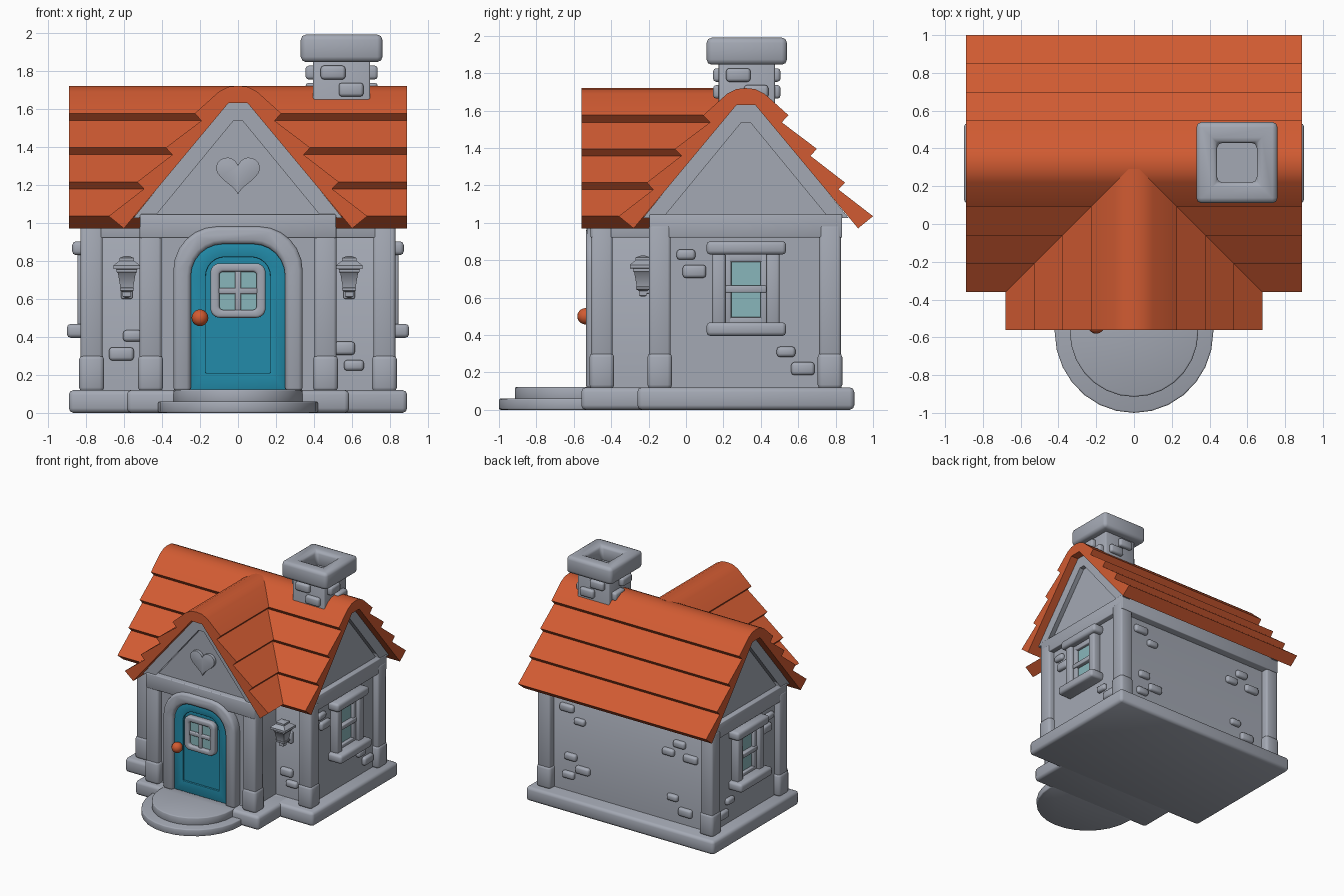
import bpy, bmesh, math
from mathutils import Vector

if "Cube" in bpy.data.objects:
    bpy.data.objects.remove(bpy.data.objects["Cube"])


def material(name, col):
    m = bpy.data.materials.new(name)
    m.diffuse_color = (*col, 1)
    m.use_nodes = True
    m.node_tree.nodes["Principled BSDF"].inputs["Base Color"].default_value = m.diffuse_color
    return m


STONE = material("stone grey", (0.37, 0.395, 0.455))
ORANGE = material("roof orange", (0.64, 0.105, 0.032))
TEAL = material("door teal", (0.016, 0.26, 0.40))
GLASS = material("window glass", (0.25, 0.47, 0.50))


def finish(bm, name, mat, bevel=0, mirror=False, segs=2):
    bmesh.ops.recalc_face_normals(bm, faces=bm.faces)
    if bevel:
        edges = [e for e in bm.edges if e.calc_face_angle(0) > math.radians(40)]
        bmesh.ops.bevel(bm, geom=edges, offset=bevel, segments=segs, profile=0.5,
                        affect='EDGES', clamp_overlap=True)
    for f in bm.faces:
        f.smooth = True
    me = bpy.data.meshes.new(name)
    bm.to_mesh(me)
    bm.free()
    me.set_sharp_from_angle(angle=math.radians(48))
    me.materials.append(mat)
    ob = bpy.data.objects.new(name, me)
    bpy.context.collection.objects.link(ob)
    if mirror:
        ob.modifiers.new("mirror", 'MIRROR').use_mirror_merge = False
    return ob


def place(p, axis, a):
    u, v = p
    return {'x': (a, u, v), 'y': (u, a, v), 'z': (u, v, a)}[axis]


def boxes(name, specs, mat=STONE, bevel=0.015, mirror=False):
    """Each spec is x0, x1, y0, y1, z0, z1."""
    bm = bmesh.new()
    for x0, x1, y0, y1, z0, z1 in specs:
        r = bmesh.ops.create_cube(bm, size=1)
        for v in r['verts']:
            v.co = Vector(((x0 + x1) / 2 + v.co.x * (x1 - x0),
                           (y0 + y1) / 2 + v.co.y * (y1 - y0),
                           (z0 + z1) / 2 + v.co.z * (z1 - z0)))
    return finish(bm, name, mat, bevel, mirror)


def prism(name, pts, axis, a0, a1, mat=STONE, bevel=0, mirror=False):
    bm = bmesh.new()
    A = [bm.verts.new(place(p, axis, a0)) for p in pts]
    B = [bm.verts.new(place(p, axis, a1)) for p in pts]
    bm.faces.new(A)
    bm.faces.new(B)
    for i in range(len(pts)):
        j = (i + 1) % len(pts)
        bm.faces.new((A[i], A[j], B[j], B[i]))
    return finish(bm, name, mat, bevel, mirror)


def ring(name, outer, inner, axis, a0, a1, mat=STONE, bevel=0.01):
    bm = bmesh.new()
    loops = [[bm.verts.new(place(p, axis, a)) for p in pts]
             for pts, a in ((outer, a0), (outer, a1), (inner, a1), (inner, a0))]
    n = len(outer)
    for k in range(4):
        A, B = loops[k], loops[(k + 1) % 4]
        for i in range(n):
            j = (i + 1) % n
            bm.faces.new((A[i], A[j], B[j], B[i]))
    return finish(bm, name, mat, bevel)


def lathe(name, prof, n, cx, cy, mat=STONE, mirror=False):
    bm = bmesh.new()
    rows = [[bm.verts.new((cx + r * math.cos((i + .5) * math.tau / n),
                           cy + r * math.sin((i + .5) * math.tau / n), z))
             for i in range(n)] for r, z in prof]
    bm.faces.new(rows[0])
    bm.faces.new(rows[-1])
    for A, B in zip(rows, rows[1:]):
        for i in range(n):
            j = (i + 1) % n
            bm.faces.new((A[i], A[j], B[j], B[i]))
    return finish(bm, name, mat, 0, mirror)


def arc(cx, cz, r, a0, a1, n=6):
    return [(cx + r * math.cos(math.radians(a0 + (a1 - a0) * i / n)),
             cz + r * math.sin(math.radians(a0 + (a1 - a0) * i / n))) for i in range(n + 1)]


def arch(w, z0, z1, r):
    return ([(-w, z0)] + arc(-w + r, z1 - r, r, 180, 90)
            + arc(w - r, z1 - r, r, 90, 0) + [(w, z0)])


def round_rect(w, z0, z1, r):
    return (arch(w, z0, z1, r)[1:-1] + arc(w - r, z0 + r, r, 0, -90)
            + arc(-w + r, z0 + r, r, -90, -180))


YC = 0.32  # main ridge line

# stone base and rounded doorsteps
boxes("base_main", [(-.89, .89, -.26, .90, 0, .12)], bevel=.025)
boxes("base_porch", [(-.585, .585, -.56, .2, 0, .12)], bevel=.025)
for nm, rx, ry, z0, z1 in (("step_lower", .42, .43, 0, .06), ("step_upper", .34, .345, .05, .122)):
    pts = [(rx * c, -.57 + ry * s) for c, s in arc(0, 0, 1, 180, 360, 14)]
    prism(nm, [(-rx, -.5)] + pts + [(rx, -.5)], 'z', z0, z1, bevel=.008)


# walls with gables
def house(c):
    return [(c - .45, .1), (c - .45, 1.14), (c - .05, 1.64), (c + .05, 1.64), (c + .45, 1.14), (c + .45, .1)]


prism("main_walls", house(YC), 'x', -.78, .78)
prism("porch_walls", house(0), 'y', -.46, .3)

# beams under the roof and gable trim
boxes("main_beam", [(-.825, .825, -.195, .835, .92, 1.045)], bevel=.006)
boxes("porch_beam", [(-.515, .515, -.51, .1, .92, 1.045)], bevel=.006)


def trim(c):
    half = [(.55, 1.025), (.05, 1.645)]
    inn = [(.44, 1.03), (.025, 1.535)]
    return ([(c - d, z) for d, z in half] + [(c + d, z) for d, z in half[::-1]]
            + [(c + d, z) for d, z in inn] + [(c - d, z) for d, z in inn[::-1]])


prism("side_gable_trim", trim(YC), 'x', .75, .82, mirror=True)
prism("front_gable_trim", trim(0), 'y', -.50, -.43)

# corner posts with thicker feet
corners = [(.77, .77), (.77, -.14), (.46, -.45)]
h = .058
boxes("posts", [(x - h, x + h, y - h, y + h, .2, .99) for x, y in corners], bevel=.016, mirror=True)
h = .066
boxes("post_feet", [(x - h, x + h, y - h, y + h, .11, .305) for x, y in corners], bevel=.024, mirror=True)

# tiled roofs: stepped profile swept along each ridge
half = [(.05, 1.715), (.10, 1.69), (.228, 1.575), (.192, 1.537), (.38, 1.395), (.345, 1.358),
        (.53, 1.215), (.495, 1.178), (.68, 1.035), (.60, .97), (.05, 1.63)]


def roof(c):
    return [(c, 1.72)] + [(c + d, z) for d, z in half] + [(c - d, z) for d, z in half[::-1]]


prism("main_roof", roof(YC), 'x', -.89, .89, ORANGE)
prism("porch_roof", roof(0), 'y', -.56, .29, ORANGE)

# chimney
cx, cy = .545, .325


def square(r):
    return [(cx - r, cy - r), (cx + r, cy - r), (cx + r, cy + r), (cx - r, cy + r)]


ring("chimney_stack", square(.15), square(.108), 'z', 1.3, 1.88, bevel=.008)
ring("chimney_cap", square(.215), square(.105), 'z', 1.845, 1.99, bevel=.028)
boxes("chimney_flue_bottom", [(cx - .12, cx + .12, cy - .12, cy + .12, 1.6, 1.72)], bevel=0)
st = []
for s in (-1, 1):
    for t, z in ((-.045, 1.79), (.05, 1.70)):
        st.append((cx + t - .065, cx + t + .065, cy + s * .155 - .025, cy + s * .155 + .025, z - .036, z + .036))
        st.append((cx + s * .155 - .035, cx + s * .155 + .035, cy + t - .065, cy + t + .065, z - .036, z + .036))
boxes("chimney_stones", st, bevel=.016)

# door with frame, raised border and knob
door_in = arch(.25, .12, .89, .17)
prism("door_frame", arch(.34, .11, .98, .23) + arch(.248, .11, .888, .168)[::-1], 'y', -.535, -.42, bevel=.022)
prism("door", door_in, 'y', -.485, -.42, TEAL)
ring("door_border", door_in, arch(.17, .21, .82, .10), 'y', -.503, -.47, TEAL, bevel=.004)
bm = bmesh.new()
bmesh.ops.create_uvsphere(bm, u_segments=16, v_segments=10, radius=.044)
finish(bm, "door_knob", ORANGE).location = (-.2, -.537, .5)

# door window
ring("door_window_frame", round_rect(.145, .50, .787, .05), round_rect(.098, .542, .742, .02),
     'y', -.528, -.47, bevel=.012)
boxes("door_window_bars", [(-.016, .016, -.518, -.48, .53, .75), (-.11, .11, -.518, -.48, .626, .658)], bevel=.006)
boxes("door_window_glass", [(-.11, .11, -.50, -.48, .53, .75)], GLASS, 0)

# side windows
boxes("side_window_sills", [(.76, .90, .11, .535, .395, .468), (.76, .872, .11, .535, .83, .902)],
      bevel=.02, mirror=True)
boxes("side_window_jambs", [(.76, .845, y, y + .07, .45, .84) for y in (.14, .43)], bevel=.012, mirror=True)
boxes("side_window_sash", [(.76, .815, .20, .242, .45, .84), (.76, .815, .398, .44, .45, .84),
                           (.76, .815, .2, .44, .79, .84), (.76, .815, .2, .44, .45, .495),
                           (.76, .825, .21, .43, .626, .664)], bevel=.006, mirror=True)
boxes("side_window_glass", [(.76, .79, .22, .42, .47, .82)], GLASS, 0, True)

# wall stones
side = [(0, .83, .1, .055), (.045, .74, .125, .07), (.535, .31, .1, .055), (.625, .22, .125, .07)]
boxes("side_stones", [(.75, .81, y - w / 2, y + w / 2, z - t / 2, z + t / 2) for y, z, w, t in side],
      bevel=.017, mirror=True)
front = [(-.613, .31, .13, .07), (-.555, .405, .1, .06), (.56, .34, .11, .07), (.61, .25, .105, .056)]
back = [(.58, .83, .13, .065), (.46, .74, .1, .055), (.545, .42, .11, .06), (.43, .33, .13, .065),
        (.565, .26, .11, .06), (-.485, .80, .11, .06), (-.38, .71, .11, .06), (-.59, .70, .13, .065),
        (-.42, .33, .1, .055), (-.54, .23, .125, .07)]
boxes("front_and_back_stones",
      [(x - w / 2, x + w / 2, yy - .03, yy + .03, z - t / 2, z + t / 2)
       for row, yy in ((front, -.13), (back, .77)) for x, z, w, t in row], bevel=.017)

# heart ornament on the gable
k = .0068
heart = []
for i in range(40):
    t = math.tau * (i + .5) / 40
    heart.append((.0072 * 16 * math.sin(t) ** 3,
                  1.262 + k * (13 * math.cos(t) - 5 * math.cos(2 * t) - 2 * math.cos(3 * t) - math.cos(4 * t))))
prism("gable_heart", heart, 'y', -.485, -.45, bevel=.004)

# wall lanterns
lathe("lanterns", [(.012, .605), (.03, .612), (.03, .635), (.052, .645), (.052, .658), (.048, .66), (.066, .735),
                   (.075, .74), (.075, .755), (.10, .757), (.10, .775), (.055, .80), (.055, .815), (.015, .825)],
      4, .585, -.23, mirror=True)
boxes("lantern_brackets", [(.57, .60, -.22, -.12, .62, .645), (.555, .615, -.155, -.12, .60, .70)],
      bevel=.008, mirror=True)
